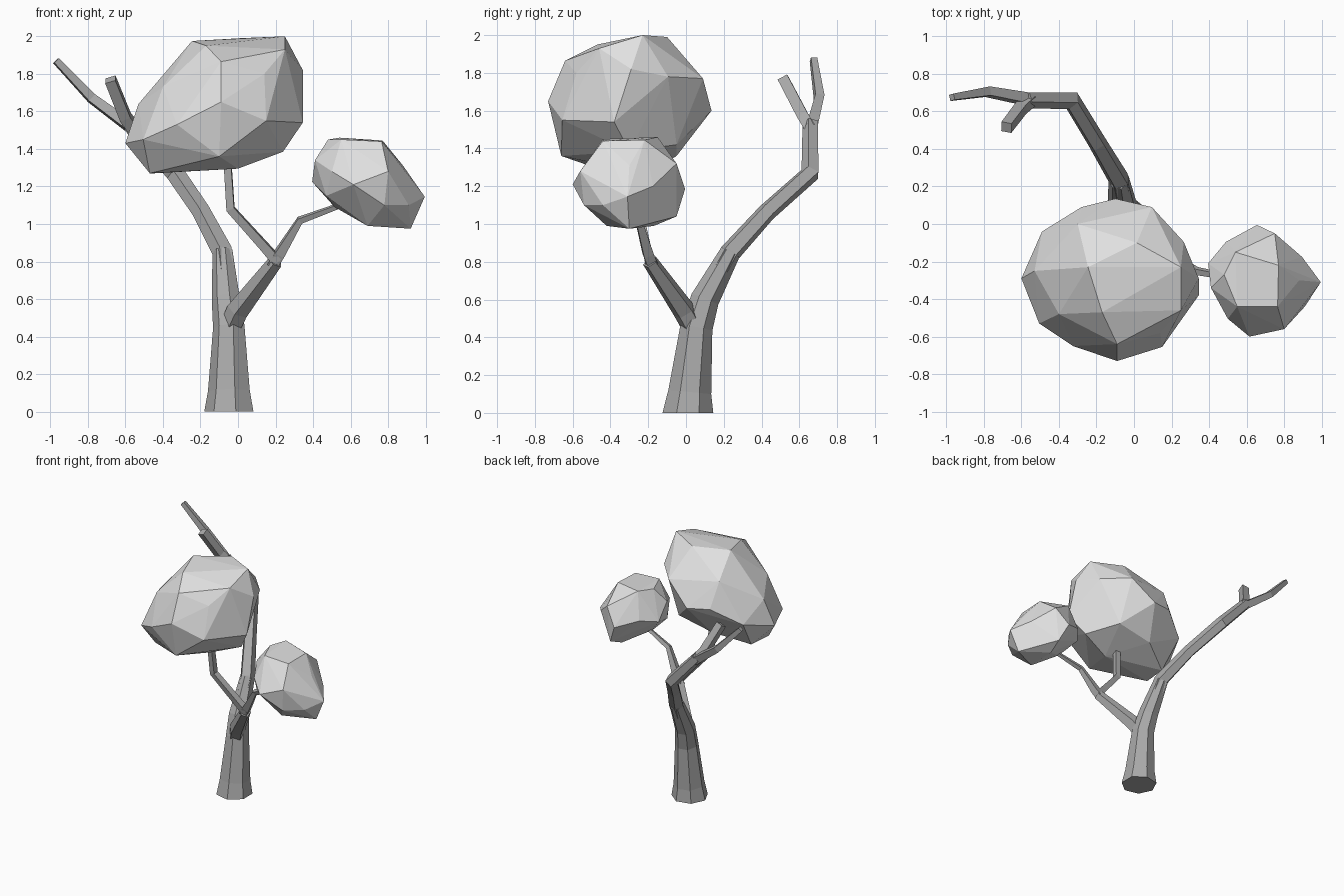
import bpy, bmesh, math
from mathutils import Vector


def material(name, value):
    m = bpy.data.materials.new(name)
    m.diffuse_color = (value, value, value, 1)
    return m


bark = material("bark_grey", 0.40)
leaf = material("leaf_light_grey", 0.75)


def finish(bm, name, mat):
    bmesh.ops.recalc_face_normals(bm, faces=bm.faces)
    me = bpy.data.meshes.new(name)
    bm.to_mesh(me)
    bm.free()
    me.materials.append(mat)
    bpy.context.collection.objects.link(bpy.data.objects.new(name, me))


def limb(name, path, sides, flat_base=False):
    """Faceted tapering tube through (x, y, z, radius) points."""
    bm = bmesh.new()
    pts = [Vector(p[:3]) for p in path]
    rings, side = [], Vector((1, 0, 0))
    for i, p in enumerate(pts):
        a = (p - pts[i - 1]).normalized() if i else Vector()
        b = (pts[i + 1] - p).normalized() if i < len(pts) - 1 else Vector()
        t = (a + b).normalized()
        if flat_base and i == 0:
            t = Vector((0, 0, 1))
        side = (side - t * side.dot(t)).normalized()
        up = t.cross(side)
        ring = []
        for k in range(sides):
            ang = 2 * math.pi * (k + 0.5) / sides
            ring.append(bm.verts.new(p + (side * math.cos(ang) + up * math.sin(ang)) * path[i][3]))
        rings.append(ring)
    for r, s in zip(rings, rings[1:]):
        for k in range(sides):
            j = (k + 1) % sides
            bm.faces.new((r[k], r[j], s[j], s[k]))
    bm.faces.new(rings[0][::-1])
    bm.faces.new(rings[-1])
    finish(bm, name, bark)


def clump(name, points):
    """Faceted leaf mass: convex hull of a few corner points."""
    bm = bmesh.new()
    for p in points:
        bm.verts.new(p)
    res = bmesh.ops.convex_hull(bm, input=bm.verts)
    bmesh.ops.delete(bm, geom=[v for v in bm.verts if not v.link_faces], context='VERTS')
    finish(bm, name, leaf)


# Trunk sweeping into the long bare limb at the back
limb("trunk", [(-.042, .01, 0, .138), (-.043, .02, .11, .117), (-.045, .055, .45, .088),
               (-.062, .10, .60, .078), (-.08, .235, .85, .056)], 7, True)
limb("back_limb", [(-.07, .17, .73, .06), (-.08, .235, .85, .058), (-.195, .43, 1.065, .051),
                   (-.335, .66, 1.27, .052), (-.575, .662, 1.53, .045)], 5)
limb("back_twig_short", [(-.55, .662, 1.50, .042), (-.60, .62, 1.57, .042), (-.68, .515, 1.77, .04)], 4)
limb("back_twig_long", [(-.55, .662, 1.50, .042), (-.78, .705, 1.67, .034), (-.97, .675, 1.87, .024)], 4)

# Front branch forking to the two leaf clumps
limb("front_branch", [(-.05, .05, .43, .06), (.0, -.01, .54, .062), (.20, -.19, .80, .042)], 5)
limb("right_twig", [(.18, -.175, .78, .04), (.22, -.20, .84, .038), (.33, -.25, 1.02, .024),
                    (.60, -.30, 1.12, .015)], 4)
limb("left_twig", [(.21, -.19, .80, .038), (.14, -.21, .88, .034), (-.04, -.255, 1.08, .031),
                   (-.06, -.28, 1.40, .027)], 4)

# Leaf clumps
clump("large_leaf_clump", [
    (-.60, -.29, 1.43), (-.49, -.04, 1.50), (-.28, .09, 1.62), (-.10, .135, 1.60), (.095, .09, 1.77),
    (.265, -.095, 1.78), (.345, -.29, 1.82), (.345, -.38, 1.54), (.15, -.655, 1.55), (-.09, -.73, 1.65),
    (-.325, -.65, 1.53), (-.505, -.53, 1.45), (-.245, -.23, 1.975), (-.17, -.47, 1.95), (-.09, -.64, 1.865),
    (.015, -.10, 1.99), (.25, -.23, 2.0), (.25, -.46, 1.93), (-.53, -.25, 1.64), (-.45, -.20, 1.27),
    (-.10, -.66, 1.36), (0, -.35, 1.295), (.24, -.30, 1.385), (-.20, -.05, 1.36), (.10, -.05, 1.42),
    (-.47, -.40, 1.27), (.14, -.58, 1.80), (-.40, -.48, 1.73), (-.30, 0, 1.82)])
clump("small_leaf_clump", [
    (.395, -.21, 1.225), (.41, -.34, 1.34), (.49, -.095, 1.25), (.655, -.005, 1.185), (.75, -.05, 1.32),
    (.895, -.175, 1.20), (.995, -.31, 1.145), (.91, -.44, 1.10), (.80, -.56, 1.28), (.615, -.60, 1.21),
    (.50, -.505, 1.28), (.54, -.15, 1.46), (.77, -.22, 1.445), (.765, -.44, 1.44), (.55, -.44, 1.45),
    (.48, -.27, 1.45), (.92, -.30, .975), (.69, -.42, .99), (.70, -.17, .99), (.72, -.05, 1.04),
    (.78, -.54, 1.10), (.515, -.30, 1.09), (.88, -.30, 1.31), (.47, -.43, 1.15)])
